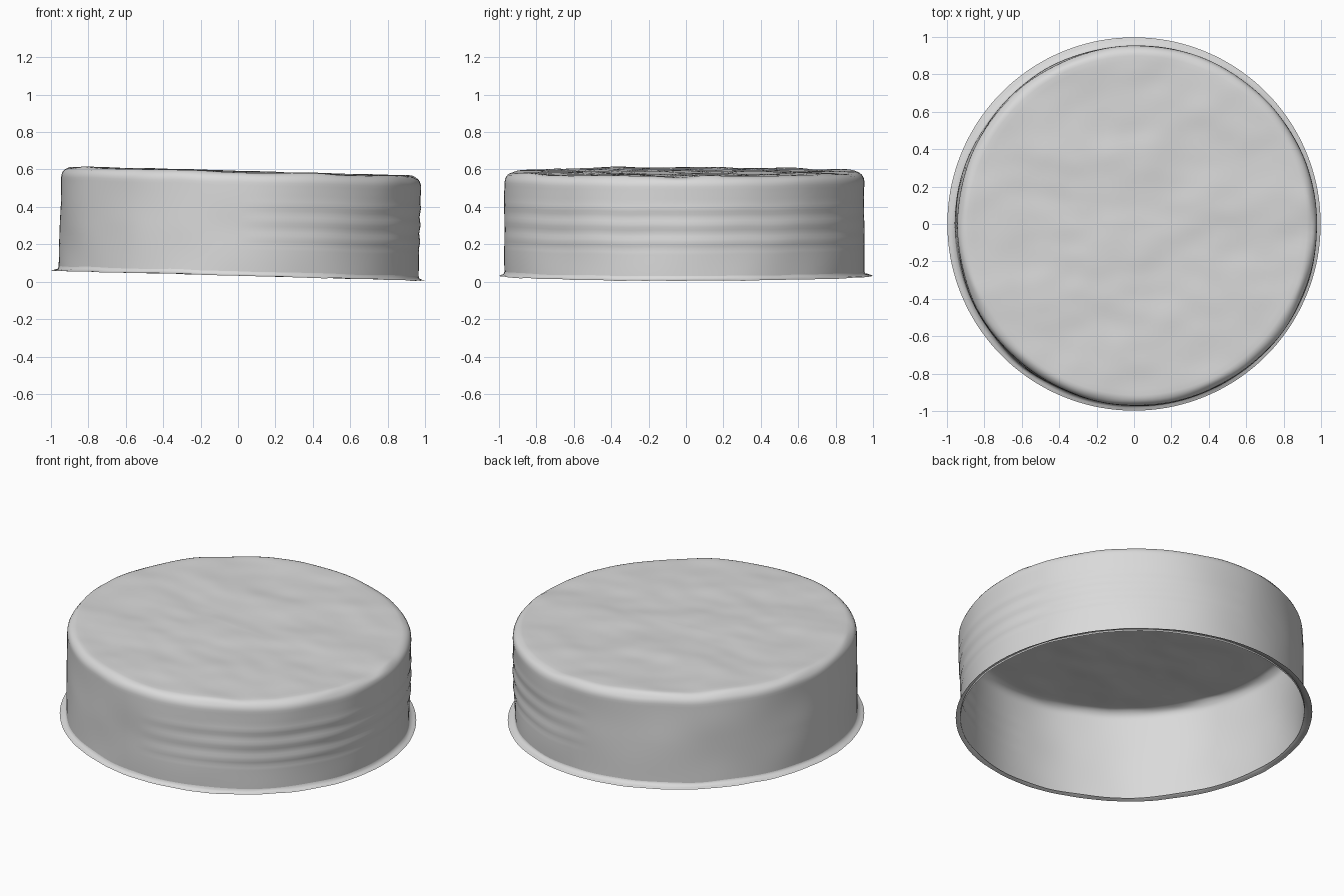
import bpy
import bmesh
import math
from mathutils import Vector, noise

if "Cube" in bpy.data.objects:
    bpy.data.objects.remove(bpy.data.objects["Cube"], do_unlink=True)

SEGMENTS = 144
WALL = 0.962      # wall radius
TOP = 0.552       # height of the lid above the rim
CORNER = 0.055    # rounding of the upper edge
TILT = 0.027      # the whole tin leans slightly to +x
BASE = 0.036

grey = bpy.data.materials.new("plain grey")
grey.use_nodes = True
grey.diffuse_color = (0.7, 0.7, 0.7, 1)
bsdf = next(n for n in grey.node_tree.nodes if n.type == "BSDF_PRINCIPLED")
bsdf.inputs["Base Color"].default_value = (0.7, 0.7, 0.7, 1)
bsdf.inputs["Roughness"].default_value = 0.8


def lean(x, y, z):
    """Tilt a point with the tin and lift it onto the ground."""
    return Vector((x + TILT * z + 0.003, y - 0.008, z - TILT * x + BASE))


def wall_point(radius, z, angle):
    """Point on the wall, with soft dents and faint embossed bands."""
    c, s = math.cos(angle), math.sin(angle)
    dent = 0.007 * noise.noise(Vector((3 * c, 3 * s, 4 * z)))
    # bands run around the right half of the wall and fade out
    fade = max(0, math.cos(angle)) ** 0.5
    band = 0.003 * fade * math.sin(z * 70) if 0.15 < z < 0.4 else 0
    r = radius + dent + band
    return lean(r * c, r * s, z + 0.006 * noise.noise(Vector((4 * c, 4 * s, 9))))


def lid_point(radius, z, angle):
    """Point on the lid, gently uneven."""
    x, y = radius * math.cos(angle), radius * math.sin(angle)
    bump = 0.009 * noise.noise(Vector((2.5 * x, 4 * y, 2)))
    bump += 0.004 * noise.noise(Vector((6 * x, 9 * y, 5)))
    return lean(x, y, z + bump)


def rim_point(radius, z, angle):
    """Point on the thin rim, centred on the origin and slightly ragged."""
    c, s = math.cos(angle), math.sin(angle)
    ragged = 0.004 * noise.noise(Vector((8 * c, 8 * s, 1)))
    p = lean(radius * c, radius * s, z + ragged)
    return Vector((radius * c, radius * s, p.z))


def lathe(name, rings, centre=None):
    """Skin a list of (function, radius, height) rings into one surface."""
    bm = bmesh.new()
    loops = []
    for func, radius, z in rings:
        loops.append([bm.verts.new(func(radius, z, math.tau * i / SEGMENTS))
                      for i in range(SEGMENTS)])
    for low, high in zip(loops, loops[1:]):
        for i in range(SEGMENTS):
            j = (i + 1) % SEGMENTS
            bm.faces.new((low[i], low[j], high[j], high[i]))
    if centre:
        tip = bm.verts.new(centre)
        for i in range(SEGMENTS):
            bm.faces.new((loops[-1][i], loops[-1][(i + 1) % SEGMENTS], tip))
    for f in bm.faces:
        f.smooth = True
    mesh = bpy.data.meshes.new(name)
    bm.to_mesh(mesh)
    bm.free()
    mesh.materials.append(grey)
    obj = bpy.data.objects.new(name, mesh)
    bpy.context.collection.objects.link(obj)
    return obj


# Wall, rounded upper edge and lid as one open-bottomed skin
rings = [(wall_point, WALL, (TOP - CORNER) * k / 30) for k in range(31)]
for k in range(1, 7):
    a = math.pi / 2 * k / 6
    rings.append((wall_point if k < 4 else lid_point,
                  WALL - CORNER * (1 - math.cos(a)),
                  TOP - CORNER * (1 - math.sin(a))))
for k in range(1, 30):
    rings.append((lid_point, (WALL - CORNER) * (1 - k / 30), TOP))
lathe("tin_body", rings, lid_point(0, TOP, 0))

# Thin flared rim around the open bottom
lathe("bottom_rim", [(rim_point, 0.998, -0.004),
                     (rim_point, 0.982, 0.002),
                     (wall_point, WALL + 0.004, 0.007),
                     (wall_point, WALL, 0.02)])
